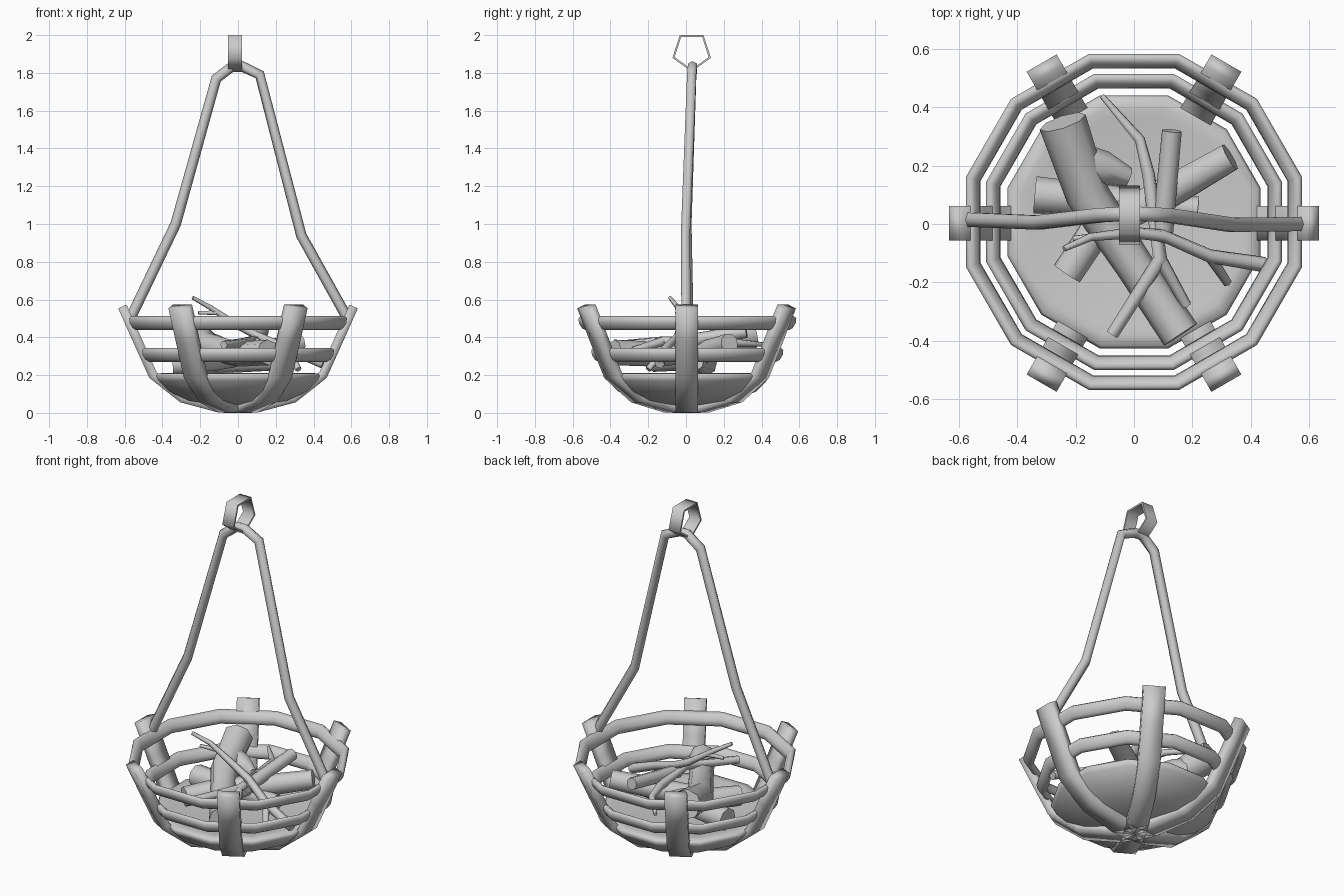
import bpy, bmesh
from math import sin, cos, pi, radians
from mathutils import Vector

cube = bpy.data.objects.get("Cube")
if cube:
    bpy.data.objects.remove(cube)

grey = bpy.data.materials.new("plain_grey")
grey.use_nodes = True
COLOUR = (0.6, 0.6, 0.6, 1)
grey.diffuse_color = COLOUR
grey.node_tree.nodes["Principled BSDF"].inputs["Base Color"].default_value = COLOUR


def finish(name, bm, angle):
    bmesh.ops.recalc_face_normals(bm, faces=bm.faces)
    mesh = bpy.data.meshes.new(name)
    bm.to_mesh(mesh)
    bm.free()
    mesh.materials.append(grey)
    obj = bpy.data.objects.new(name, mesh)
    bpy.context.collection.objects.link(obj)
    bpy.ops.object.select_all(action='DESELECT')
    obj.select_set(True)
    bpy.context.view_layer.objects.active = obj
    bpy.ops.object.shade_smooth_by_angle(angle=radians(angle))


def sweep(name, points, radii, sides=8, flat=1.0, across=(0.3, 0.2, 1), angle=75):
    """Capped tube along points; flat squashes it at right angles to across."""
    bm = bmesh.new()
    pts = [Vector(p) for p in points]
    loops = []
    for i, p in enumerate(pts):
        ahead = (pts[min(i + 1, len(pts) - 1)] - p).normalized()
        behind = (p - pts[max(i - 1, 0)]).normalized()
        t = (ahead + behind).normalized()
        u = Vector(across)
        u = (u - t * u.dot(t)).normalized()
        v = t.cross(u)
        r = radii[i] if isinstance(radii, (list, tuple)) else radii
        loop = []
        for k in range(sides):
            a = 2 * pi * (k + 0.5) / sides
            loop.append(bm.verts.new(p + r * (u * cos(a) + v * sin(a) * flat)))
        loops.append(loop)
    for a, b in zip(loops, loops[1:]):
        for k in range(sides):
            n = (k + 1) % sides
            bm.faces.new((a[k], a[n], b[n], b[k]))
    bm.faces.new(loops[0])
    bm.faces.new(loops[-1])
    finish(name, bm, angle)


def revolve(name, profile, closed, steps=12):
    """Turn an (r, z) profile round the vertical axis in twelve steps."""
    bm = bmesh.new()
    loops = []
    for r, z in profile:
        ring = []
        for k in range(steps):
            a = 2 * pi * (k + 0.5) / steps
            ring.append(bm.verts.new((r * cos(a), r * sin(a) + 0.007, z)))
        loops.append(ring)
    pairs = list(zip(loops, loops[1:]))
    if closed:
        pairs.append((loops[-1], loops[0]))
    else:
        bm.faces.new(loops[0])
        bm.faces.new(loops[-1])
    for a, b in pairs:
        for k in range(steps):
            n = (k + 1) % steps
            bm.faces.new((a[k], a[n], b[n], b[k]))
    finish(name, bm, 75)


# Two hoops round the basket, leaning outwards with its wall
for name, radius, height in (("upper_hoop", 0.571, 0.475), ("lower_hoop", 0.5, 0.307)):
    section = [(radius + 0.023 * cos(k * pi / 4) + 0.014 * sin(k * pi / 4),
                height + 0.037 * sin(k * pi / 4)) for k in range(8)]
    revolve(name, section, True)

# Shallow rounded dish in the basket
revolve("dish", [(0.12, 0.04), (0.27, 0.065), (0.38, 0.115), (0.435, 0.17),
                 (0.45, 0.195), (0.44, 0.208), (0.4, 0.212), (0.37, 0.206)], False)

# Six broad ribs meeting under the dish
rib = [(0.612, 0.563), (0.533, 0.385), (0.45, 0.2), (0.295, 0.078), (0.1, 0.026), (0, 0.024)]
for i in range(6):
    a = i * pi / 3
    sweep(f"rib_{i + 1}", [(r * cos(a), r * sin(a) + 0.003, z) for r, z in rib],
          0.084, 4, 0.41, (-sin(a), cos(a), 0), 110)

# Hanging rope over the top loop
sweep("rope", [(-0.565, 0.015, 0.51), (-0.33, 0.005, 1.0), (-0.115, 0.03, 1.77),
               (-0.03, 0.035, 1.835), (0.02, 0.035, 1.835), (0.115, 0.03, 1.79),
               (0.335, -0.003, 0.94), (0.58, 0, 0.5)], 0.028, 6, across=(0, 1, 0))

# Five-sided hanging loop
bm = bmesh.new()
rows = []
for x, r in ((-0.052, 0.107), (0.021, 0.107), (0.021, 0.095), (-0.052, 0.095)):
    rows.append([bm.verts.new((x, 0.03 + r * sin(2 * pi * k / 5),
                               1.913 - r * cos(2 * pi * k / 5))) for k in range(5)])
for j in range(4):
    a, b = rows[j], rows[(j + 1) % 4]
    for k in range(5):
        n = (k + 1) % 5
        bm.faces.new((a[k], a[n], b[n], b[k]))
finish("top_loop", bm, 75)

# Heavy logs lying on the dish
sweep("large_log", [(-0.245, 0.35, 0.42), (-0.16, 0.1, 0.35), (0.0, -0.14, 0.31),
                    (0.16, -0.38, 0.32)], [0.083, 0.075, 0.066, 0.068])
sweep("log_knot", [(-0.2, 0.2, 0.36), (-0.1, 0.19, 0.35), (-0.02, 0.16, 0.33)],
      [0.085, 0.06, 0.035])
sweep("cross_log", [(0.33, 0.23, 0.37), (0.14, 0.12, 0.33), (-0.13, -0.02, 0.28),
                    (-0.23, -0.17, 0.27)], [0.052, 0.058, 0.06, 0.055])
sweep("low_log", [(-0.34, 0.1, 0.26), (0.22, 0.05, 0.27)], [0.065, 0.045])
sweep("short_stick", [(0.13, 0.32, 0.43), (0.095, -0.06, 0.37)], [0.034, 0.037])

# Thin forked branches on top
sweep("long_branch", [(-0.24, -0.085, 0.61), (-0.15, -0.045, 0.56), (0.0, -0.03, 0.46),
                      (0.1, -0.04, 0.41), (0.26, -0.11, 0.34), (0.45, -0.14, 0.26)],
      [0.01, 0.014, 0.02, 0.022, 0.024, 0.027], 6)
sweep("long_branch_twig", [(0.26, -0.11, 0.34), (0.32, -0.2, 0.23)], [0.022, 0.017], 6)
sweep("tip_twig", [(-0.1, -0.04, 0.53), (-0.21, -0.05, 0.53)], [0.014, 0.009], 6)
sweep("side_branch", [(-0.11, 0.44, 0.36), (0.02, 0.29, 0.37), (0.05, 0.17, 0.38),
                      (0.09, -0.12, 0.38), (-0.075, -0.38, 0.36)],
      [0.01, 0.019, 0.023, 0.026, 0.022], 6)
sweep("side_branch_twig", [(0.09, -0.12, 0.38), (0.18, -0.28, 0.33)], [0.024, 0.019], 6)
